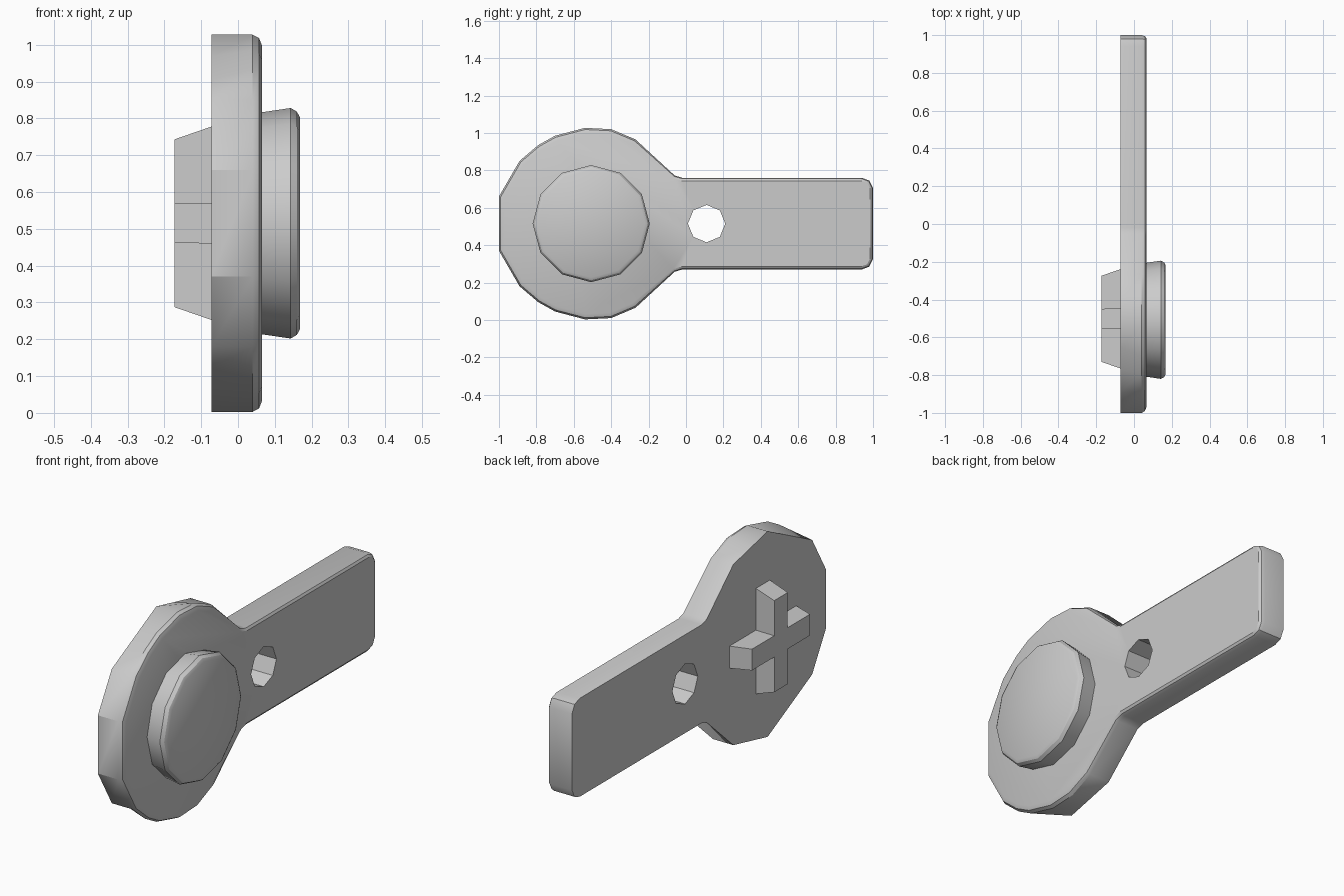
import bpy, bmesh, math
from mathutils import Vector

if "Cube" in bpy.data.objects:
    bpy.data.objects.remove(bpy.data.objects["Cube"], do_unlink=True)

MID_Z = 0.515

grey = bpy.data.materials.new("plain grey")
grey.use_nodes = True
colour = (0.6, 0.6, 0.6, 1)
grey.diffuse_color = colour
grey.node_tree.nodes["Principled BSDF"].inputs["Base Color"].default_value = colour


def loft(name, rings, smooth=30):
    """Skin a stack of (x, outline) rings and cap both ends; outlines are (y, z)."""
    bm = bmesh.new()
    loops = [[bm.verts.new((x, p[0], p[1] + MID_Z)) for p in pts] for x, pts in rings]
    n = len(loops[0])
    for a, b in zip(loops, loops[1:]):
        for i in range(n):
            j = (i + 1) % n
            bm.faces.new((a[i], a[j], b[j], b[i]))
    bm.faces.new(loops[0][::-1])
    bm.faces.new(loops[-1])
    bmesh.ops.recalc_face_normals(bm, faces=bm.faces)
    mesh = bpy.data.meshes.new(name)
    bm.to_mesh(mesh)
    bm.free()
    mesh.materials.append(grey)
    obj = bpy.data.objects.new(name, mesh)
    bpy.context.collection.objects.link(obj)
    if smooth:
        shade(obj, smooth)
    return obj


def shade(obj, angle):
    bpy.ops.object.select_all(action="DESELECT")
    obj.select_set(True)
    bpy.context.view_layer.objects.active = obj
    bpy.ops.object.shade_smooth_by_angle(angle=math.radians(angle))


def inset(pts, amount):
    """Move a clockwise outline inward; the round head gets a wider bevel."""
    out = []
    for i, p in enumerate(pts):
        before = (p - pts[i - 1]).normalized()
        after = (pts[(i + 1) % len(pts)] - p).normalized()
        n1, n2 = Vector((before.y, -before.x)), Vector((after.y, -after.x))
        d = amount * (1.8 if p.x < -0.2 else 1)
        out.append(p + (n1 + n2) * d / (1 + n1.dot(n2)))
    return out


def mirrored(half):
    return half + [Vector((p.x, -p.y)) for p in reversed(half)]


def ngon(count, radius, y):
    steps = [math.tau * i / count for i in range(count)]
    return [Vector((y + radius * math.cos(a), radius * math.sin(a))) for a in steps]


# Plate: round head running into a straight handle
half = [Vector(p) for p in (
    (-1, .145), (-.89, .335), (-.79, .42), (-.7, .47), (-.54, .512), (-.4, .505),
    (-.27, .45), (-.06, .257), (-.02, .245), (.94, .245), (.98, .23), (1, .19))]
back = [p.copy() for p in half]
back[2] = half[1].lerp(half[4], 0.33)     # coarser head on the back
back[3] = half[1].lerp(half[4], 0.67)
back[5] = half[4].lerp(half[6], 0.5)
rim = mirrored(half)
plate = loft("plate", [(-0.072, mirrored(back)), (0.04, rim),
                       (0.057, inset(rim, 0.005)), (0.065, inset(rim, 0.016))], 0)

# Eight-sided hole through the handle
cutter = loft("hole_cutter", [(-0.3, ngon(8, 0.1, 0.11)), (0.3, ngon(8, 0.1, 0.11))], 0)
cutter.hide_render = True
cut = plate.modifiers.new("hole", "BOOLEAN")
cut.operation = "DIFFERENCE"
cut.solver = "EXACT"
cut.object = cutter
bpy.context.view_layer.objects.active = plate
bpy.ops.object.modifier_apply(modifier=cut.name)
bpy.data.objects.remove(cutter, do_unlink=True)
shade(plate, 30)

# Round button, flaring slightly and chamfered at the front
loft("button", [(x, ngon(12, r, -0.507)) for x, r in
                ((0.055, 0.3), (0.143, 0.313), (0.16, 0.303), (0.168, 0.288))])


# Cross-shaped peg on the back with tapering arm ends
def cross(length, width):
    arm = [(length, -width), (length, width), (width, width)]
    pts = []
    for k in range(4):
        c, s = ((1, 0), (0, 1), (-1, 0), (0, -1))[k]
        pts += [Vector((c * y - s * z - 0.502, s * y + c * z)) for y, z in arm]
    return pts


loft("cross_peg", [(-0.172, cross(0.228, 0.053)), (-0.068, cross(0.264, 0.055))], 0)
